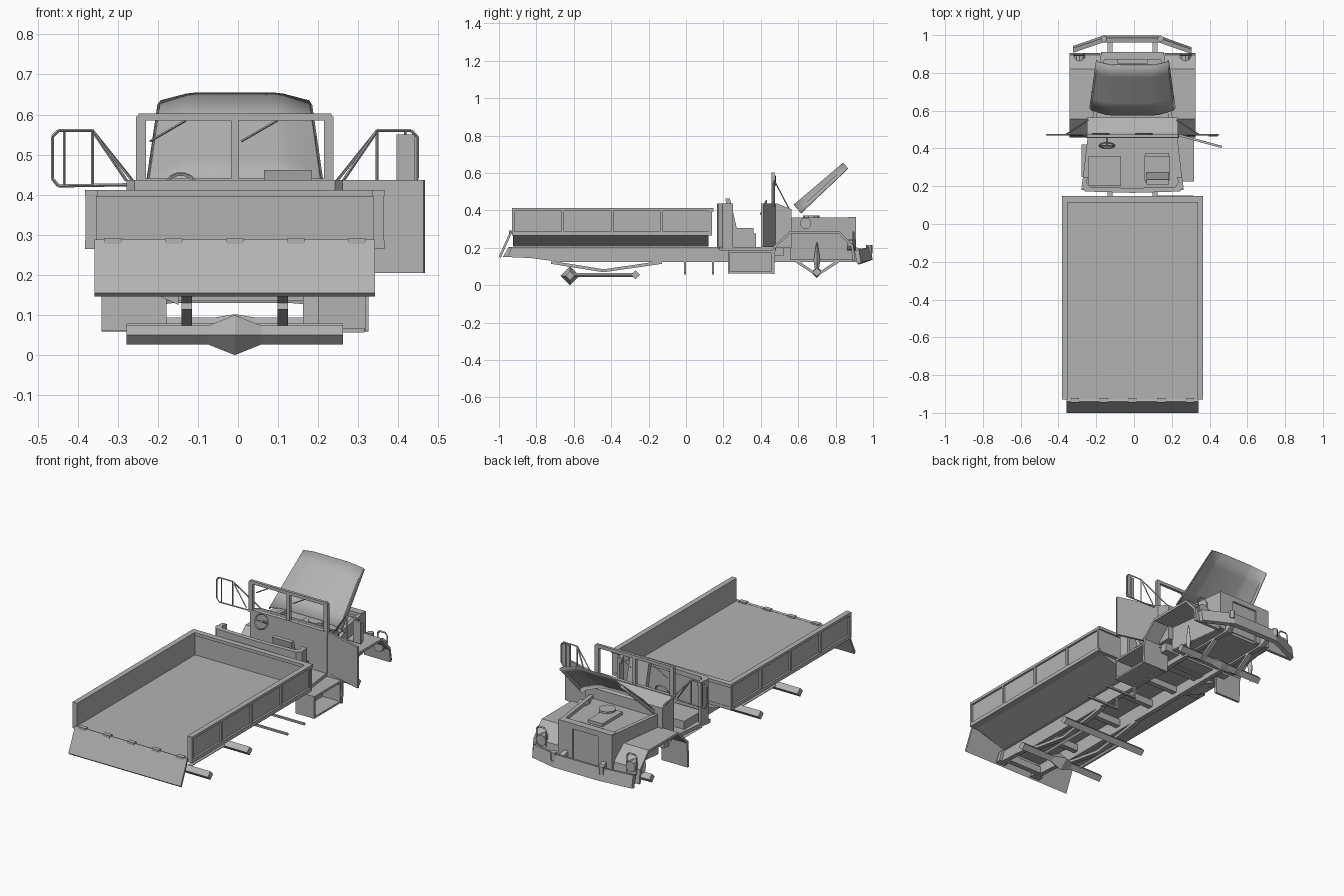
import bpy, bmesh, math
from mathutils import Vector

if "Cube" in bpy.data.objects:
    bpy.data.objects.remove(bpy.data.objects["Cube"])

C = -0.008  # truck centreline


def link(name, me):
    ob = bpy.data.objects.new(name, me)
    bpy.context.collection.objects.link(ob)
    return ob


def mesh(name, verts, faces):
    me = bpy.data.meshes.new(name)
    me.from_pydata([tuple(v) for v in verts], [], faces)
    bm = bmesh.new()
    bm.from_mesh(me)
    bmesh.ops.recalc_face_normals(bm, faces=bm.faces)
    bm.to_mesh(me)
    bm.free()
    return link(name, me)


def prism(name, pts, a, b, axis='x'):
    """Extrude a profile from a to b along an axis."""
    put = {'x': lambda p, t: (t, p[0], p[1]), 'y': lambda p, t: (p[0], t, p[1]),
           'z': lambda p, t: (p[0], p[1], t)}[axis]
    n = len(pts)
    verts = [put(p, t) for t in (a, b) for p in pts]
    faces = [tuple(range(n)), tuple(range(n, 2 * n))]
    faces += [(i, (i + 1) % n, n + (i + 1) % n, n + i) for i in range(n)]
    return mesh(name, verts, faces)


def box(name, x0, x1, y0, y1, z0, z1):
    return prism(name, [(y0, z0), (y1, z0), (y1, z1), (y0, z1)], x0, x1)


def sheet(name, path, a, b, t):
    """Bent plate: yz path with thickness t below it, from x=a to x=b."""
    low = []
    for i, p in enumerate(path):
        q0, q1 = path[max(i - 1, 0)], path[min(i + 1, len(path) - 1)]
        d = (Vector(q1) - Vector(q0)).normalized()
        low.append((p[0] + d.y * t, p[1] - d.x * t))
    return prism(name, path + low[::-1], a, b)


def rod(name, p, q, r0, r1=None, n=4):
    """Straight bar with n sides."""
    p, q = Vector(p), Vector(q)
    bm = bmesh.new()
    bmesh.ops.create_cone(bm, cap_ends=True, segments=n, radius1=r0,
                          radius2=r0 if r1 is None else r1, depth=(q - p).length)
    bm.transform(((q - p).to_track_quat('Z', 'Y')).to_matrix().to_4x4())
    bmesh.ops.translate(bm, verts=bm.verts, vec=(p + q) / 2)
    me = bpy.data.meshes.new(name)
    bm.to_mesh(me)
    bm.free()
    return link(name, me)


def frame(name, pts, r):
    for p, q in zip(pts, pts[1:]):
        rod(name, p, q, r)


def side_box(name, s, a, b, *r):
    """Box at distance a..b from the centreline on side s."""
    return box(name, *sorted((C + s * a, C + s * b)), *r)


# Cargo bed: floor, walls, ribs, sloped underside
box('bed_floor', C - .36, C + .36, -.93, .14, .265, .283)
box('bed_front_wall', C - .37, C + .37, .122, .138, .27, .41)
box('bed_front_rail', C - .372, C + .372, .115, .147, .395, .412)
prism('bed_underside', [(C - .355, .272), (C - .15, .208), (C + .15, .208), (C + .355, .272)],
      -.925, .12, 'y')
for s in (-1, 1):
    side_box('bed_side_wall', s, .345, .362, -.93, .138, .265, .41)
    side_box('bed_top_rail', s, .343, .373, -.93, .145, .397, .412)
    side_box('bed_bottom_rail', s, .36, .373, -.93, .138, .265, .286)
    for i in range(5):
        y = -.93 + i * .264
        side_box('bed_rib', s, .36, .372, y, y + .014, .28, .40)

# Dropped tailgate and its hinges
prism('tailgate', [(-.93, .284), (-.94, .288), (-1, .155), (-.99, .146)], C - .35, C + .35)
for i in range(5):
    x = C + (i - 2) * .152
    box('tailgate_hinge', x - .022, x + .022, -.946, -.922, .277, .291)

# Chassis rails and cross members
for s in (-1, 1):
    x = C + s * .12
    prism('chassis_rail', [(-.95, .205), (-.95, .15), (-.83, .145), (-.68, .125), (.92, .125),
                           (.97, .15), (.97, .185), (.9, .205)], x - .013, x + .013)
    prism('rear_gusset', [(-.98, .15), (-.95, .15), (-.93, .205), (-.95, .2)], x - .03, x + .03)
for y in (-.93, -.62, -.27, .0, .2, .42):
    box('cross_member', C - .12, C + .12, y - .015, y + .015, .15, .19)

# Axles with faceted differentials, springs, links and shocks
for y, z, hub in ((-.62, .05, .048), (-.27, .055, .02), (.70, .07, .03)):
    rod('axle', (C - .27, y, z), (C + .27, y, z), .024)
    for s in (-1, 1):
        rod('differential', (C, y, z), (C + s * .075, y, z), hub + .002, .02)
for s in (-1, 1):
    x = C + s * .12
    sheet('rear_leaf_spring', [(-.72, .13), (-.44, .085), (-.13, .13)], x - .013, x + .013, .016)
    sheet('front_leaf_spring', [(.595, .135), (.70, .062), (.81, .135)], x - .013, x + .013, .016)
    rod('axle_link', (x, -.62, .055), (x, -.27, .055), .011)
    x = C + s * .215
    rod('shock_upper', (x, .70, .13), (x, .70, .228), .018, .003)
    rod('shock_lower', (x, .70, .042), (x, .70, .13), .003, .018)

# Carrier brackets below the bed on the right
for y in (-.005, .145):
    box('carrier_hanger', .112, .124, y - .005, y + .005, .06, .15)
    box('carrier_arm', .112, .315, y - .006, y + .006, .057, .067)

# Cab: floor, tub back with rounded corners, cowl
prism('cab_floor', [(C - .27, .18), (C + .27, .18), (C + .235, .48), (C - .235, .48)],
      .185, .205, 'z')
wall = [(.262, .25), (.27, .195), (.25, .172), (0, .165)]
path = [(C - a, y) for a, y in wall] + [(C + a, y) for a, y in wall[-2::-1]]
inner = [(C + (x - C) * .94, y + (.012 if y < .24 else 0)) for x, y in path]
prism('cab_back_wall', path + inner[::-1], .195, .41, 'z')
rim = [(C + (x - C) * .9, y + (.025 if y < .24 else 0)) for x, y in path]
prism('cab_back_rim', path + rim[::-1], .41, .437, 'z')
prism('cowl', [(.46, .20), (.46, .437), (.485, .437), (.565, .405), (.565, .2)],
      C - .24, C + .24)
box('footwell', C - .22, C + .22, .36, .52, .155, .2)

# Seats
box('driver_seat_base', -.24, -.07, .20, .36, .2, .25)
box('passenger_seat_base', .06, .185, .22, .375, .2, .275)
box('passenger_seat_cushion', .055, .19, .23, .36, .275, .305)
prism('passenger_seat_back', [(.245, .29), (.275, .29), (.235, .462), (.21, .462)], .065, .185)

# Steering wheel and column
bpy.ops.mesh.primitive_torus_add(major_segments=14, minor_segments=4, major_radius=.04,
                                 minor_radius=.005, location=(-.143, .415, .415),
                                 rotation=(math.radians(68), 0, 0))
bpy.context.object.name = 'steering_wheel'
rod('steering_column', (-.143, .415, .415), (-.143, .48, .38), .006, n=6)
for s in (-1, 1):
    rod('steering_spoke', (-.143, .415, .415), (-.143 + s * .038, .415, .415), .004)

# Windscreen frame and wipers
for s in (-1, 1):
    side_box('windscreen_post', s, .222, .246, .458, .474, .43, .595)
for x in (-.22, .008):
    rod('wiper', (x, .478, .533), (x + .09, .478, .585), .003)
prism('windscreen_top', [(C - .246, .585), (C - .24, .603), (C + .24, .603), (C + .246, .585)],
      .458, .474, 'y')
box('windscreen_divider', C - .009, C + .009, .458, .474, .43, .59)
box('windscreen_sill', C - .246, C + .246, .456, .476, .425, .44)

# Open right door
a, b = Vector((.225, .467)), Vector((.463, .402))
prism('open_door', [a, b, b + Vector((.003, .012)), a + Vector((.003, .012))], .205, .437, 'z')

# Tubular mirror frames on both sides
for s in (-1, 1):
    P = lambda x, z, y=.472: (C + s * x, y, z)
    frame('mirror_frame', [P(.355, .56), P(.44, .56), P(.455, .545), P(.455, .44), P(.44, .422),
                           P(.26, .425)], .004)
    frame('mirror_brace', [P(.355, .56), P(.27, .435)], .004)
    rod('mirror_inner_post', P(.355, .56), P(.355, .42), .004)
    rod('mirror_stay', P(.355, .56), P(.235, .41, .55), .004)
    rod('mirror_inner_bar', P(.425, .56), P(.425, .42), .003)
box('right_mirror', .395, .442, .462, .472, .425, .55)

# Engine bay with grille, open top and engine pieces
prism('engine_bay', [(C - .21, .56), (C + .21, .56), (C + .165, .895), (C - .165, .895)],
      .135, .345, 'z')
for s in (-1, 1):
    prism('bay_side_panel', [(C + s * .212, .56), (C + s * .167, .9), (C + s * .145, .9),
                             (C + s * .19, .56)], .14, .363, 'z')
    side_box('grille_post', s, .08, .168, .885, .91, .14, .363)
box('grille_header', C - .165, C + .165, .87, .91, .335, .365)
box('radiator', C - .08, C + .08, .85, .9, .15, .355)
box('engine_block', C - .045, C + .045, .64, .82, .34, .362)
rod('air_filter', (C + .03, .67, .34), (C + .03, .67, .372), .045, n=10)
rod('air_intake', (C + .17, .64, .33), (C + .222, .64, .33), .03, n=12)

# Front fenders, headlights and guards
for s in (-1, 1):
    sheet('front_fender', [(.458, .06), (.465, .205), (.555, .29), (.82, .29), (.895, .21),
                           (.905, .13)], C + s * .17, C + s * .333, .014)
    rod('headlight', (C + s * .28, .86, .215), (C + s * .28, .905, .215), .03, n=10)
    P = lambda x, z: (C + s * x, .895, z)
    frame('headlight_guard', [P(.252, .17), P(.252, .27), P(.265, .285), P(.3, .285),
                              P(.312, .27), P(.312, .17)], .005)

# Bent front bumper with tow hooks
v = []
for x, y, z in ((-.322, .925, .15), (-.16, .98, .17), (.13, .98, .17), (.305, .918, .155)):
    v += [(x, y - .004, z - .04), (x, y + .018, z - .034), (x, y + .006, z + .036),
          (x, y - .018, z + .03)]
f = [(0, 1, 2, 3), (12, 13, 14, 15)]
for k in range(3):
    f += [(4 * k + i, 4 * k + (i + 1) % 4, 4 * k + 4 + (i + 1) % 4, 4 * k + 4 + i)
          for i in range(4)]
mesh('front_bumper', v, f)
for x in (-.16, .14):
    rod('tow_hook', (x, .98, .17), (x, .98, .215), .018, n=6)

# Open step box under the right side of the cab
for r in ((.2, .318, .225, .465, .062, .072), (.2, .318, .225, .465, .175, .187),
          (.2, .318, .225, .235, .07, .18), (.2, .318, .455, .465, .07, .18),
          (.2, .21, .23, .46, .07, .18)):
    box('step_box_panel', *r)
prism('left_step', [(C - .14, .185), (C - .27, .185), (C - .14, .125)], .25, .42, 'y')

# Raised hood: lofted shell, hollow underneath
prof = [(-1, 1), (-.96, .65), (-.62, .08), (-.5, 0), (.5, 0), (.62, .08), (.96, .65), (1, 1)]
v, N = [], 4
for j in range(N + 1):
    u = j / N * .344
    half, dep = .228 - .035 * j / N, .06 - .02 * j / N
    for q, d in prof:
        v.append((C + half * q, .575 + u * .77 + d * dep * .66, .43 + u * .654 - d * dep * .75))
m = len(prof)
hood = mesh('raised_hood', v, [(j * m + i, j * m + i + 1, j * m + m + i + 1, j * m + m + i)
                               for j in range(N) for i in range(m - 1)])
hood.modifiers.new('thickness', 'SOLIDIFY').thickness = .005
bpy.ops.object.select_all(action='DESELECT')
hood.select_set(True)
bpy.context.view_layer.objects.active = hood
bpy.ops.object.shade_smooth_by_angle(angle=math.radians(35))

# Dark grey paint on every part
paint = bpy.data.materials.new('dark_grey_paint')
paint.diffuse_color = (.45, .45, .45, 1)
paint.use_nodes = True
paint.node_tree.nodes["Principled BSDF"].inputs["Base Color"].default_value = paint.diffuse_color
for ob in bpy.data.objects:
    ob.data.materials.append(paint)
